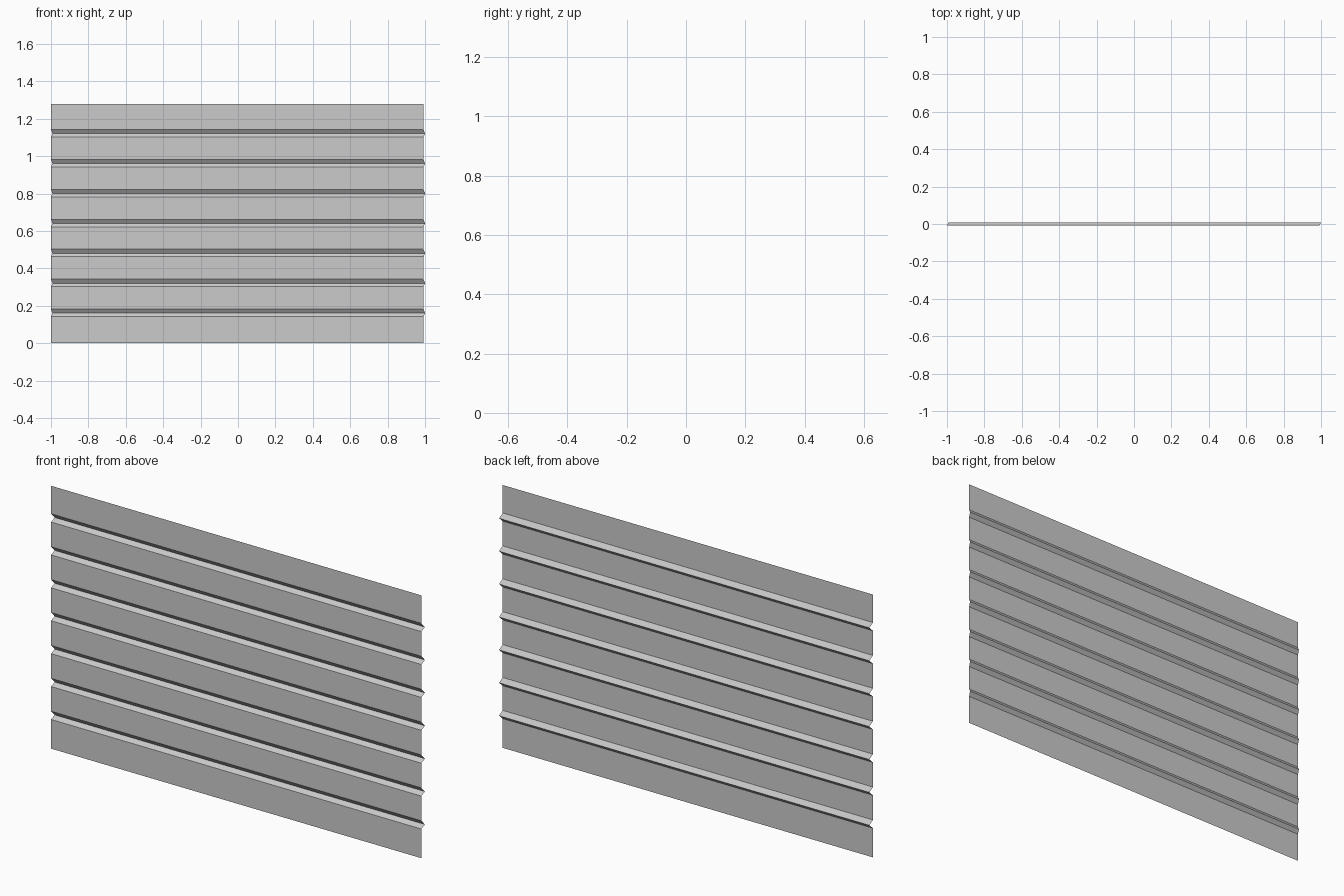
import bpy

if "Cube" in bpy.data.objects:
    bpy.data.objects.remove(bpy.data.objects["Cube"])

PITCH, COUNT, HEIGHT = 0.16, 7, 1.278
FRONT, BACK = -0.008, 0.008      # flat face depth and groove depth
SLANT = 0.004                    # grooves sit slightly further along x
HALF = 0.996

# Profile running up the sheet: flats broken by V grooves
profile = [(FRONT, 0.0)]
for i in range(1, COUNT + 1):
    z = i * PITCH
    profile += [(FRONT, z - 0.018), (BACK, z), (FRONT, z + 0.022)]
profile.append((FRONT, HEIGHT))

# Sweep the profile along x as a single-thickness sheet
verts, faces = [], []
for y, z in profile:
    shift = SLANT if y > 0 else -SLANT
    verts += [(-HALF + shift, y, z), (HALF + shift, y, z)]
for i in range(len(profile) - 1):
    a = 2 * i
    faces.append((a, a + 1, a + 3, a + 2))

mesh = bpy.data.meshes.new("grooved_panel")
mesh.from_pydata(verts, [], faces)
mesh.update()
panel = bpy.data.objects.new("grooved_panel", mesh)
bpy.context.collection.objects.link(panel)
